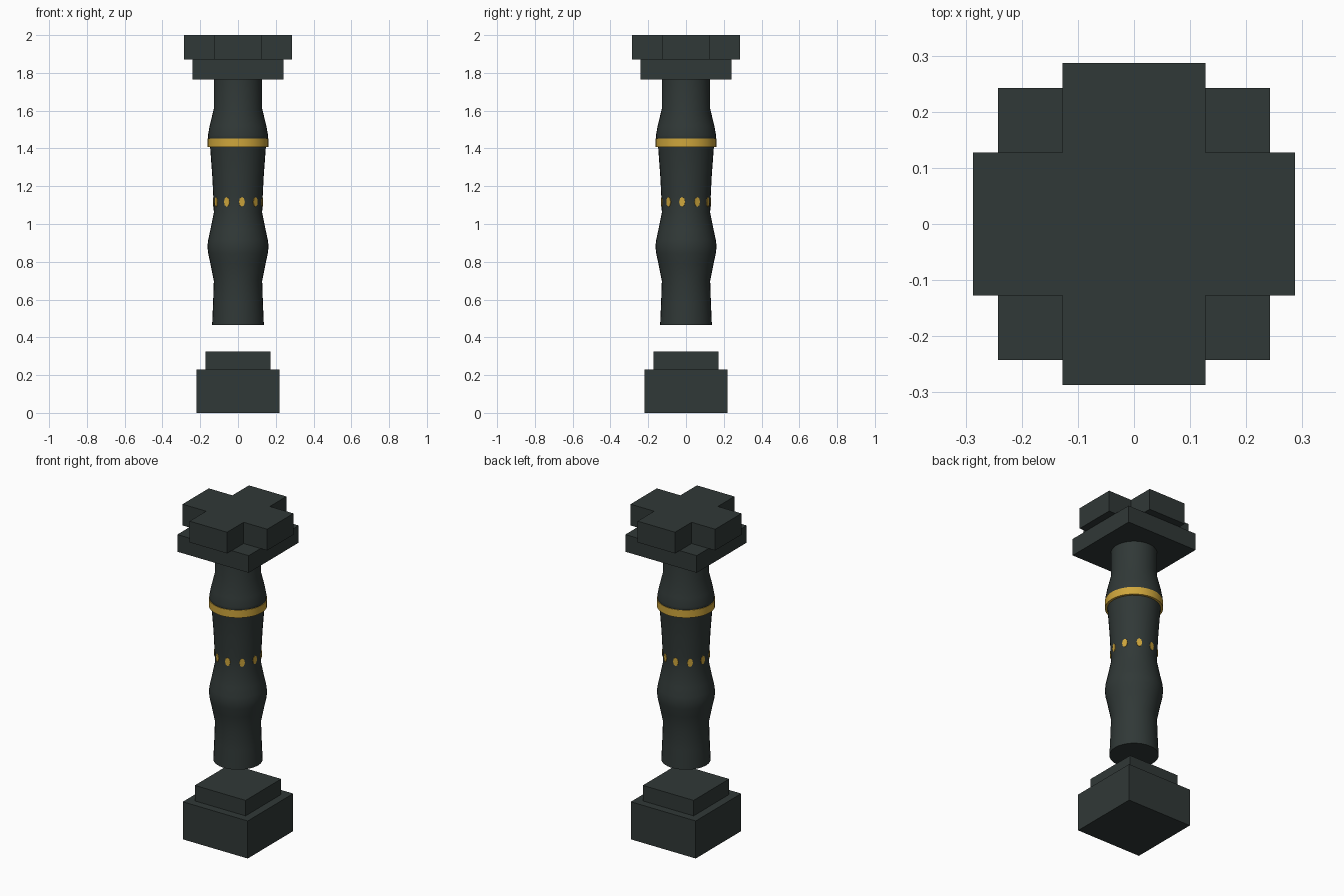
import bpy, bmesh, math
from mathutils import Matrix

if "Cube" in bpy.data.objects:
    bpy.data.objects.remove(bpy.data.objects["Cube"])


def material(name, rgb):
    m = bpy.data.materials.new(name)
    m.diffuse_color = (*rgb, 1)
    m.use_nodes = True
    m.node_tree.nodes["Principled BSDF"].inputs["Base Color"].default_value = m.diffuse_color
    return m


SLATE = material("dark slate", (0.030, 0.040, 0.038))
GOLD = material("gold", (0.62, 0.38, 0.045))


def finish(name, bm, mat, smooth=False):
    bmesh.ops.recalc_face_normals(bm, faces=bm.faces[:])
    me = bpy.data.meshes.new(name)
    bm.to_mesh(me)
    bm.free()
    ob = bpy.data.objects.new(name, me)
    bpy.context.collection.objects.link(ob)
    me.materials.append(mat)
    if smooth:
        bpy.ops.object.select_all(action='DESELECT')
        bpy.context.view_layer.objects.active = ob
        ob.select_set(True)
        bpy.ops.object.shade_smooth_by_angle(angle=math.radians(35))
    return ob


def prism(name, outline, z0, z1, mat):
    """Extrude a flat outline upwards."""
    bm = bmesh.new()
    face = bm.faces.new([bm.verts.new((x, y, z0)) for x, y in outline])
    new = bmesh.ops.extrude_face_region(bm, geom=[face], use_keep_orig=True)["geom"]
    bmesh.ops.translate(bm, vec=(0, 0, z1 - z0),
                        verts=[v for v in new if isinstance(v, bmesh.types.BMVert)])
    return finish(name, bm, mat)


def square(h):
    return [(-h, -h), (h, -h), (h, h), (-h, h)]


def lathe(name, profile, mat, sides=32):
    """Turn a (radius, height) profile around z and cap both ends."""
    bm = bmesh.new()
    rings = [[bm.verts.new((r * math.cos(2 * math.pi * i / sides),
                            r * math.sin(2 * math.pi * i / sides), z))
              for i in range(sides)] for r, z in profile]
    for a, b in zip(rings, rings[1:]):
        for i in range(sides):
            j = (i + 1) % sides
            bm.faces.new((a[i], a[j], b[j], b[i]))
    bm.faces.new(rings[0])
    bm.faces.new(rings[-1])
    return finish(name, bm, mat, True)


# Stepped square base
prism("base_block", square(0.22), 0, 0.23, SLATE)
prism("base_step", square(0.172), 0.23, 0.325, SLATE)

# Turned shaft, floating above the base
lathe("shaft", [(0.137, 0.465), (0.132, 0.58), (0.128, 0.70), (0.146, 0.79),
                (0.158, 0.845), (0.162, 0.88), (0.158, 0.915), (0.146, 0.97),
                (0.128, 1.06), (0.131, 1.15), (0.136, 1.25), (0.147, 1.40),
                (0.152, 1.43), (0.159, 1.455), (0.159, 1.47), (0.150, 1.52),
                (0.128, 1.61), (0.128, 1.765)], SLATE)

# Gold collar
lathe("gold_collar", [(0.162, 1.407), (0.162, 1.453)], GOLD)

# Ring of small gold inlays set nearly flush in the shaft
bm = bmesh.new()
for k in range(10):
    a = math.radians(-81 + 36 * k)
    place = (Matrix.Translation((0, 0, 1.117)) @ Matrix.Rotation(a, 4, 'Z')
             @ Matrix.Translation((0.129, 0, 0)) @ Matrix.Rotation(math.pi / 2, 4, 'Y')
             @ Matrix.Diagonal((0.026, 0.016, 1, 1)))
    bmesh.ops.create_cone(bm, cap_ends=True, segments=8, radius1=1, radius2=1,
                          depth=0.006, matrix=place)
finish("gold_inlays", bm, GOLD)

# Capital: square slab with a cross-shaped top
prism("capital_slab", square(0.242), 1.765, 1.87, SLATE)
L, W = 0.287, 0.127
cross = [(W, -L), (W, -W), (L, -W), (L, W), (W, W), (W, L),
         (-W, L), (-W, W), (-L, W), (-L, -W), (-W, -W), (-W, -L)]
prism("capital_cross", cross, 1.87, 2.0, SLATE)
